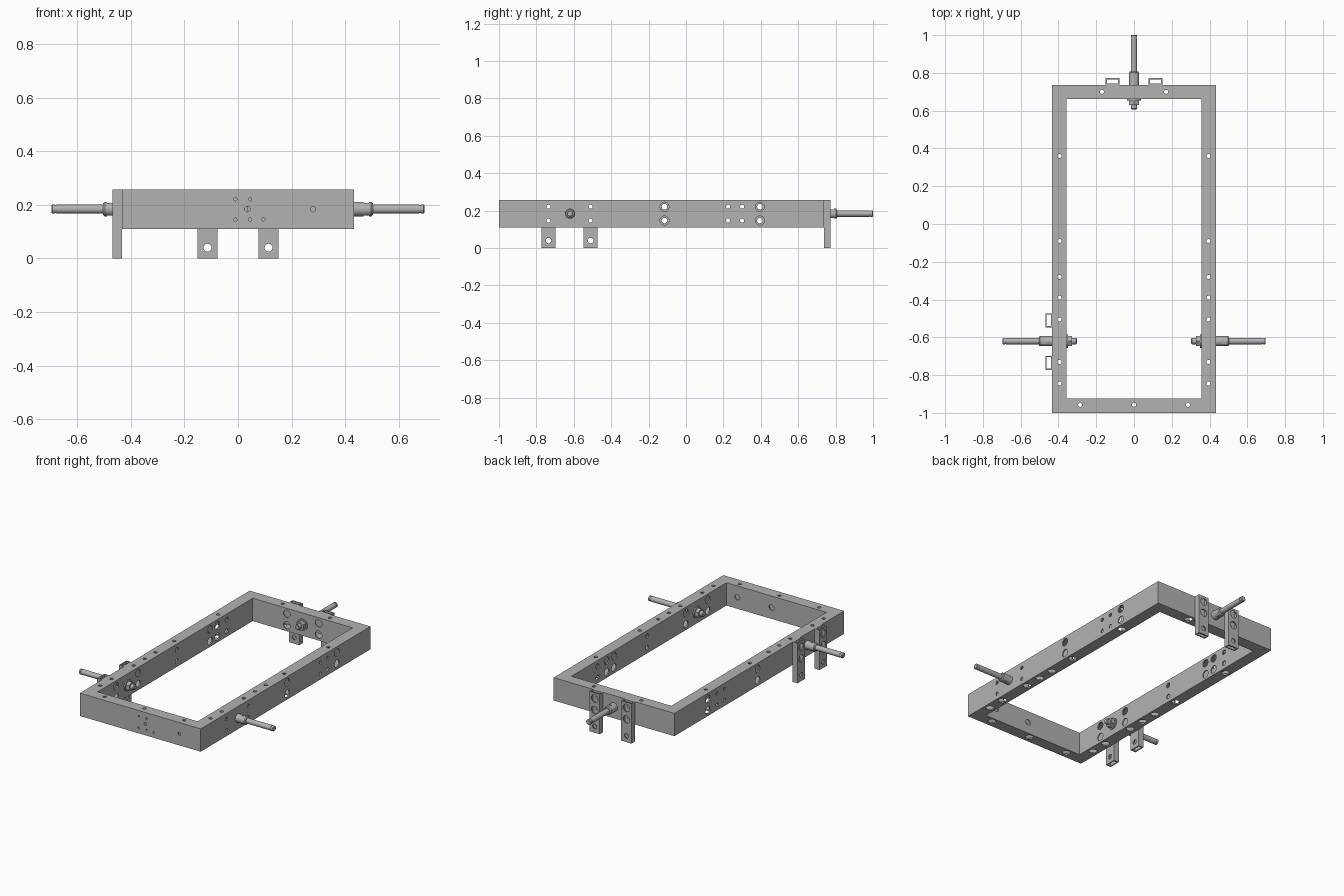
import bpy, bmesh, math
from mathutils import Matrix, Vector

if "Cube" in bpy.data.objects:
    bpy.data.objects.remove(bpy.data.objects["Cube"], do_unlink=True)

steel = bpy.data.materials.new("grey steel")
steel.use_nodes = True
GREY = (0.45, 0.45, 0.45, 1)
steel.diffuse_color = GREY
steel.node_tree.nodes["Principled BSDF"].inputs["Base Color"].default_value = GREY

HX, Y0, Y1 = 0.433, -1.0, 0.737      # frame outline
Z0, Z1 = 0.11, 0.258                 # rail heights
RAIL, WALL = 0.075, 0.008            # rail width, sheet thickness
ROWS = (0.147, 0.221)                # heights of side holes
MID = 0.184
SMALL, BIG, MEDIUM = 0.011, 0.024, 0.015
X, Y, Z = Vector((1, 0, 0)), Vector((0, 1, 0)), Vector((0, 0, 1))


def make_object(name, bm):
    mesh = bpy.data.meshes.new(name)
    bm.to_mesh(mesh)
    bm.free()
    mesh.materials.append(steel)
    ob = bpy.data.objects.new(name, mesh)
    bpy.context.collection.objects.link(ob)
    return ob


def shade(ob):
    bpy.ops.object.select_all(action="DESELECT")
    ob.select_set(True)
    bpy.context.view_layer.objects.active = ob
    bpy.ops.object.shade_smooth_by_angle(angle=math.radians(30))


def cylinder(bm, centre, axis, radius, depth, sides=24):
    turn = axis.to_track_quat("Z", "Y").to_matrix().to_4x4()
    bmesh.ops.create_cone(bm, cap_ends=True, segments=sides, radius1=radius, radius2=radius,
                          depth=depth, matrix=Matrix.Translation(centre) @ turn)


def box(bm, lo, hi):
    lo, hi = Vector(lo), Vector(hi)
    bmesh.ops.create_cube(bm, size=1, matrix=Matrix.Translation((lo + hi) / 2)
                          @ Matrix.Diagonal((*(hi - lo), 1)))


def cut(ob, cutter_bm):
    cutter = make_object("cutter", cutter_bm)
    cutter.hide_render = True
    mod = ob.modifiers.new("holes", "BOOLEAN")
    mod.operation, mod.solver, mod.object = "DIFFERENCE", "EXACT", cutter
    bpy.context.view_layer.update()
    result = ob.evaluated_get(bpy.context.evaluated_depsgraph_get())
    mesh = bpy.data.meshes.new_from_object(result)
    ob.modifiers.clear()
    ob.data = mesh
    bpy.data.objects.remove(cutter, do_unlink=True)


def ring_shell(bm, inset, flip):
    """Closed rectangular-section loop running round the frame."""
    loops = []
    for d, z in ((inset, Z0 + inset), (RAIL - inset, Z0 + inset),
                 (RAIL - inset, Z1 - inset), (inset, Z1 - inset)):
        x, lo, hi = HX - d, Y0 + d, Y1 - d
        loops.append([bm.verts.new(p) for p in
                      ((-x, lo, z), (x, lo, z), (x, hi, z), (-x, hi, z))])
    for i in range(4):
        a, b = loops[i], loops[(i + 1) % 4]
        for j in range(4):
            k = (j + 1) % 4
            quad = [a[j], b[j], b[k], a[k]]
            bm.faces.new(quad if flip else quad[::-1])


# Hollow rectangular frame
bm = bmesh.new()
ring_shell(bm, 0, True)
bmesh.ops.recalc_face_normals(bm, faces=bm.faces)
outer_faces = set(bm.faces)
ring_shell(bm, WALL, False)
inner_faces = [f for f in bm.faces if f not in outer_faces]
bmesh.ops.recalc_face_normals(bm, faces=inner_faces)
bmesh.ops.reverse_faces(bm, faces=inner_faces)
frame = make_object("frame", bm)

# Holes in the frame
holes = bmesh.new()


def wall_hole(point, axis, radius):
    cylinder(holes, Vector(point), axis, radius, WALL * 3)


spots = [(s * 0.395, y) for s in (-1, 1)
         for y in (0.36, -0.09, -0.28, -0.39, -0.505, -0.73, -0.845)]
spots += [(x, 0.70) for x in (-0.17, 0.17)] + [(x, -0.957) for x in (-0.285, 0, 0.285)]
for x, y in spots:
    wall_hole((x, y, Z1 - WALL / 2), Z, SMALL)
    wall_hole((x, y, Z0 + WALL / 2), Z, BIG)

near, far = WALL / 2, RAIL - WALL / 2
for z in ROWS:
    for s in (-1, 1):
        for y in (-0.735, -0.51, 0.225, 0.3):
            wall_hole((s * (HX - near), y, z), X, SMALL)
            wall_hole((s * (HX - far), y, z), X, BIG)
        for y in (-0.115, 0.395):
            wall_hole((s * (HX - near), y, z), X, BIG)
            wall_hole((s * (HX - far), y, z), X, MEDIUM)
        wall_hole((s * 0.114, Y1 - near, z), Y, SMALL)
        wall_hole((s * 0.114, Y1 - far, z), Y, BIG)
for x, z in ((-0.01, 0.221), (0.045, 0.221), (-0.01, 0.145), (0.045, 0.145), (0.095, 0.145)):
    wall_hole((x, Y0 + near, z), Y, 0.006)
for x in (0.035, 0.28):
    wall_hole((x, Y0 + near, MID), Y, 0.01)
    wall_hole((x, Y0 + far, MID), Y, 0.018)
cut(frame, holes)
shade(frame)


# Hanging tube brackets, built facing +x with the back wall at x = 0
def bracket(name, place):
    w, d, t = 0.037, 0.036, 0.007
    bm = bmesh.new()
    box(bm, (0, -w, 0), (d, w, Z1))
    ob = make_object(name, bm)
    cutter = bmesh.new()
    box(cutter, (t, -w + t, -0.1), (d - t, w - t, Z1 + 0.1))
    cut(ob, cutter)
    cutter = bmesh.new()
    for z in ROWS:
        cylinder(cutter, Vector((t / 2, 0, z)), X, SMALL, t * 2)
        cylinder(cutter, Vector((d - t / 2, 0, z)), X, BIG, t * 2)
    cylinder(cutter, Vector((d / 2, 0, 0.04)), X, MEDIUM, d * 2)
    cut(ob, cutter)
    ob.data.transform(place)
    shade(ob)


# Threaded pin with collar, washer and nut; wall face at x = 0
def lathe(bm, profile, sides=32):
    rings = [[bm.verts.new((x, r * math.cos(a), r * math.sin(a)))
              for a in (math.tau * i / sides for i in range(sides))] for x, r in profile]
    for a, b in zip(rings, rings[1:]):
        for i in range(sides):
            j = (i + 1) % sides
            bm.faces.new((a[i], a[j], b[j], b[i]))
    bm.faces.new(rings[0])
    bm.faces.new(rings[-1])
    bmesh.ops.recalc_face_normals(bm, faces=bm.faces)


def pin(name, place):
    bm = bmesh.new()
    lathe(bm, [(-0.13, 0.013), (-0.126, 0.017), (0, 0.017), (0, 0.027), (0.064, 0.027),
               (0.07, 0.022), (0.07, 0.017), (0.244, 0.017), (0.244, 0.0145),
               (0.25, 0.0145), (0.25, 0.017), (0.26, 0.017), (0.263, 0.014)])
    rod = make_object(name + "_rod", bm)
    flats = bmesh.new()
    for s in (-1, 1):
        box(flats, (0.036, -0.04, s * 0.034 - 0.011), (0.055, 0.04, s * 0.034 + 0.011))
    cut(rod, flats)
    bm = bmesh.new()
    cylinder(bm, Vector((-RAIL - 0.004, 0, 0)), X, 0.036, 0.008, 32)
    washer = make_object(name + "_washer", bm)
    bm = bmesh.new()
    cylinder(bm, Vector((-RAIL - 0.0195, 0, 0)), X, 0.03, 0.023, 6)
    nut = make_object(name + "_nut", bm)
    for ob in (rod, washer, nut):
        ob.data.transform(place)
        shade(ob)


def placed(x, y, z, degrees):
    return Matrix.Translation((x, y, z)) @ Matrix.Rotation(math.radians(degrees), 4, "Z")


for label, y in (("front", -0.735), ("rear", -0.51)):
    bracket("side_bracket_" + label, placed(-HX, y, 0, 180))
for label, x in (("right", -0.114), ("left", 0.114)):
    bracket("back_bracket_" + label, placed(x, Y1, 0, 90))

pin("left_pin", placed(HX, -0.62, MID, 0))
pin("right_pin", placed(-HX, -0.62, MID, 180))
pin("back_pin", placed(0, Y1, MID, 90))
